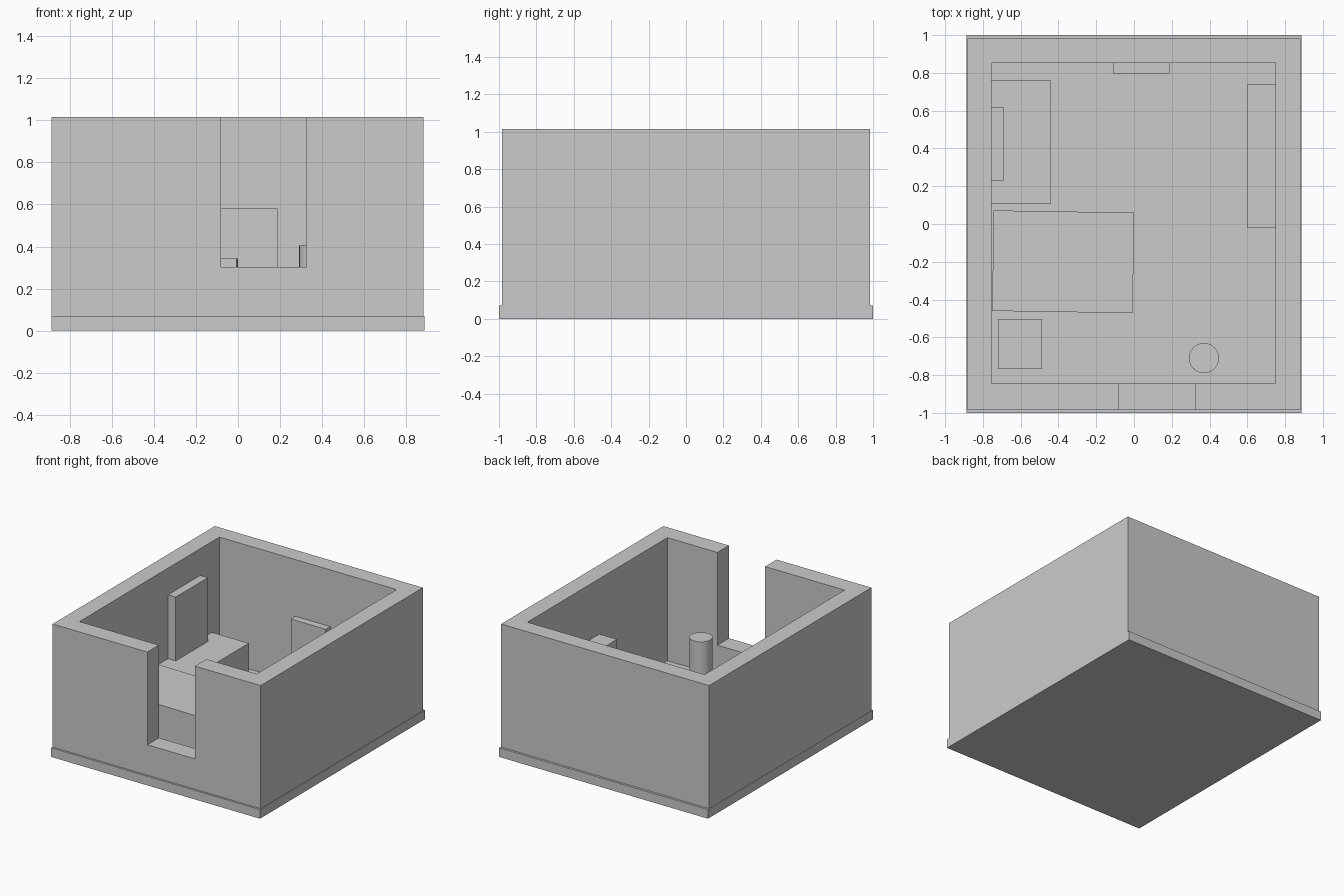
import bpy, bmesh, math

if "Cube" in bpy.data.objects:
    bpy.data.objects.remove(bpy.data.objects["Cube"])


def box(name, x, y, z, turn=0.0):
    """Box from its (min, max) ranges, optionally turned about z."""
    bm = bmesh.new()
    bmesh.ops.create_cube(bm, size=1)
    bmesh.ops.scale(bm, verts=bm.verts, vec=(x[1] - x[0], y[1] - y[0], z[1] - z[0]))
    mesh = bpy.data.meshes.new(name)
    bm.to_mesh(mesh)
    bm.free()
    obj = bpy.data.objects.new(name, mesh)
    obj.location = [(r[0] + r[1]) / 2 for r in (x, y, z)]
    obj.rotation_euler.z = math.radians(turn)
    bpy.context.collection.objects.link(obj)
    return obj


def cut(target, cutter):
    """Subtract the cutter and hide it."""
    mod = target.modifiers.new(cutter.name, 'BOOLEAN')
    mod.operation = 'DIFFERENCE'
    mod.solver = 'EXACT'
    mod.object = cutter
    cutter.hide_render = True
    cutter.hide_set(True)


FLOOR, TOP = 0.07, 1.015

# Shell: base slab with floor, walls with a tall doorway open at the top
box("floor_slab", (-0.887, 0.887), (-1, 1), (0, FLOOR))
walls = box("walls", (-0.885, 0.882), (-0.985, 0.983), (FLOOR, TOP))
cut(walls, box("room_cutter", (-0.755, 0.75), (-0.845, 0.853), (-0.2, 1.3)))
cut(walls, box("doorway_cutter", (-0.08, 0.325), (-1.2, -0.6), (0.303, 1.3)))

# Furniture along the left wall
box("low_table", (-0.755, -0.44), (0.105, 0.76), (FLOOR, 0.32))
box("screen_panel", (-0.755, -0.69), (0.23, 0.62), (0.32, 0.81))
box("bed", (-0.747, -0.003), (-0.466, 0.066), (FLOOR, 0.343), turn=-0.9)
box("bedside_box", (-0.72, -0.487), (-0.768, -0.503), (FLOOR, 0.35))

# Furniture along the back and right walls
box("back_panel", (-0.11, 0.187), (0.797, 0.853), (FLOOR, 0.58))
box("side_cabinet", (0.6, 0.75), (-0.02, 0.742), (FLOOR, 0.59))

# Round stand beside the doorway
bpy.ops.mesh.primitive_cylinder_add(vertices=24, radius=0.08, depth=0.405 - FLOOR,
                                    location=(0.37, -0.71, (0.405 + FLOOR) / 2))
bpy.context.object.name = "round_stand"
